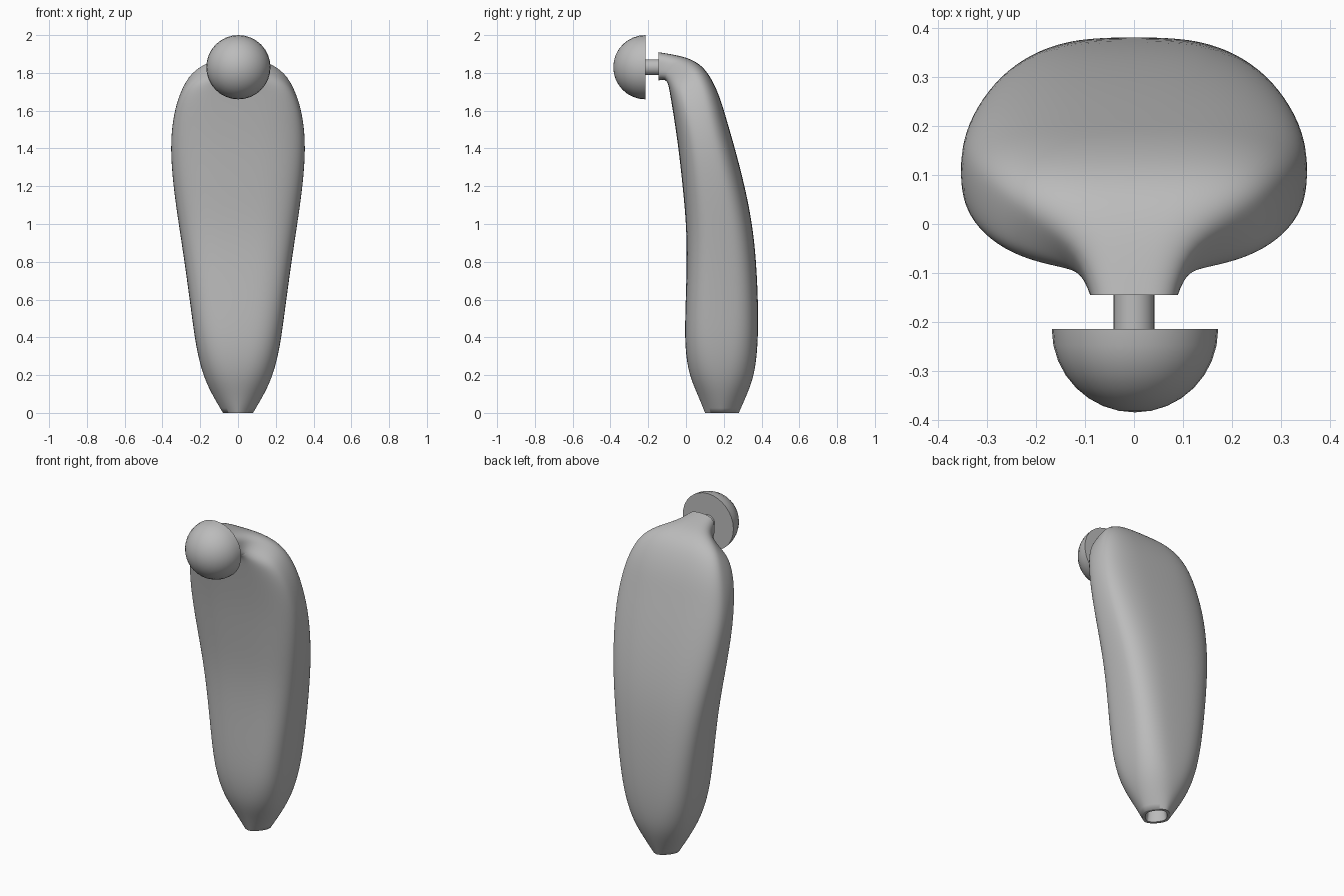
import bpy, bmesh, math
from mathutils import Matrix, Vector

if "Cube" in bpy.data.objects:
    bpy.data.objects.remove(bpy.data.objects["Cube"])

grey = bpy.data.materials.new("plain grey")
grey.use_nodes = True
colour = (0.5, 0.5, 0.5, 1)
grey.diffuse_color = colour
grey.node_tree.nodes["Principled BSDF"].inputs["Base Color"].default_value = colour


def add_part(name, bm):
    bmesh.ops.recalc_face_normals(bm, faces=bm.faces)
    mesh = bpy.data.meshes.new(name)
    bm.to_mesh(mesh)
    bm.free()
    mesh.materials.append(grey)
    ob = bpy.data.objects.new(name, mesh)
    bpy.context.collection.objects.link(ob)
    return ob


def smooth(ob, degrees):
    bpy.ops.object.select_all(action='DESELECT')
    ob.select_set(True)
    bpy.context.view_layer.objects.active = ob
    bpy.ops.object.shade_smooth_by_angle(angle=math.radians(degrees))


def power(v, p):
    return math.copysign(abs(v) ** p, v)


# Limb sections: front y, front z, back y, back z, half width, squareness
SECTIONS = [
    (.10, 0, .28, 0, .08, 1.6),
    (.06, .10, .325, .10, .14, 2.0),
    (.015, .20, .363, .20, .187, 2.4),
    (-.008, .35, .381, .35, .224, 2.9),
    (-.004, .55, .384, .55, .25, 3.2),
    (.005, .80, .373, .80, .284, 3.2),
    (.001, 1.0, .352, 1.0, .315, 3.1),
    (-.018, 1.2, .312, 1.2, .344, 3.0),
    (-.04, 1.4, .26, 1.4, .36, 2.9),
    (-.062, 1.55, .213, 1.56, .347, 3.0),
    (-.078, 1.65, .175, 1.69, .318, 3.3),
    (-.09, 1.72, .115, 1.81, .27, 3.5),
    (-.098, 1.75, .045, 1.868, .20, 3.2),
    (-.112, 1.765, -.04, 1.893, .115, 3.0),
    (-.145, 1.76, -.145, 1.91, .09, 3.0),
]
SIDES = 32

bm = bmesh.new()
crease = bm.edges.layers.float.new("crease_edge")


def ring(fy, fz, by, bz, half, square):
    front, back = Vector((0, fy, fz)), Vector((0, by, bz))
    mid, reach = (front + back) / 2, (back - front) / 2
    verts = []
    for i in range(SIDES):
        a = math.tau * i / SIDES
        x = half * power(math.cos(a), 2 / square)
        verts.append(bm.verts.new(mid + reach * power(math.sin(a), 2 / square) + Vector((x, 0, 0))))
    return verts


def bridge(low, high):
    for i in range(SIDES):
        j = (i + 1) % SIDES
        bm.faces.new((low[i], low[j], high[j], high[i]))


def sharpen(loop):
    for i in range(SIDES):
        bm.edges.get((loop[i], loop[(i + 1) % SIDES]))[crease] = 1


# Limb skin, with a socket sunk into the lower tip
rings = [ring(*s) for s in SECTIONS]
rim = ring(.118, 0, .262, 0, .062, 1.6)
floor = ring(.13, .07, .25, .07, .052, 1.6)
for low, high in zip([floor, rim] + rings, [rim] + rings):
    bridge(low, high)
bm.faces.new(rings[-1])
bm.faces.new(floor)
for loop in (rings[0], rings[-1], rim, floor):
    sharpen(loop)
limb = add_part("limb", bm)
sub = limb.modifiers.new("Rounding", 'SUBSURF')
sub.levels = sub.render_levels = 2
smooth(limb, 60)

# Joint pin and half ball at the upper front
JOINT_Z = 1.83
face_front = Matrix.Rotation(math.radians(90), 4, 'X')

bm = bmesh.new()
bmesh.ops.create_cone(bm, cap_ends=True, segments=24, radius1=.042, radius2=.042, depth=.1,
                      matrix=Matrix.Translation((0, -.18, JOINT_Z)) @ face_front)
smooth(add_part("joint_pin", bm), 35)

bm = bmesh.new()
bmesh.ops.create_uvsphere(bm, u_segments=32, v_segments=16, radius=.17, matrix=face_front)
cut = bmesh.ops.bisect_plane(bm, geom=bm.verts[:] + bm.edges[:] + bm.faces[:], dist=.0001,
                             plane_co=(0, 0, 0), plane_no=(0, 1, 0), clear_outer=True)
bmesh.ops.edgeloop_fill(bm, edges=[e for e in cut["geom_cut"] if isinstance(e, bmesh.types.BMEdge)])
bmesh.ops.translate(bm, verts=bm.verts, vec=(.002, -.215, JOINT_Z))
smooth(add_part("joint_half_ball", bm), 35)
